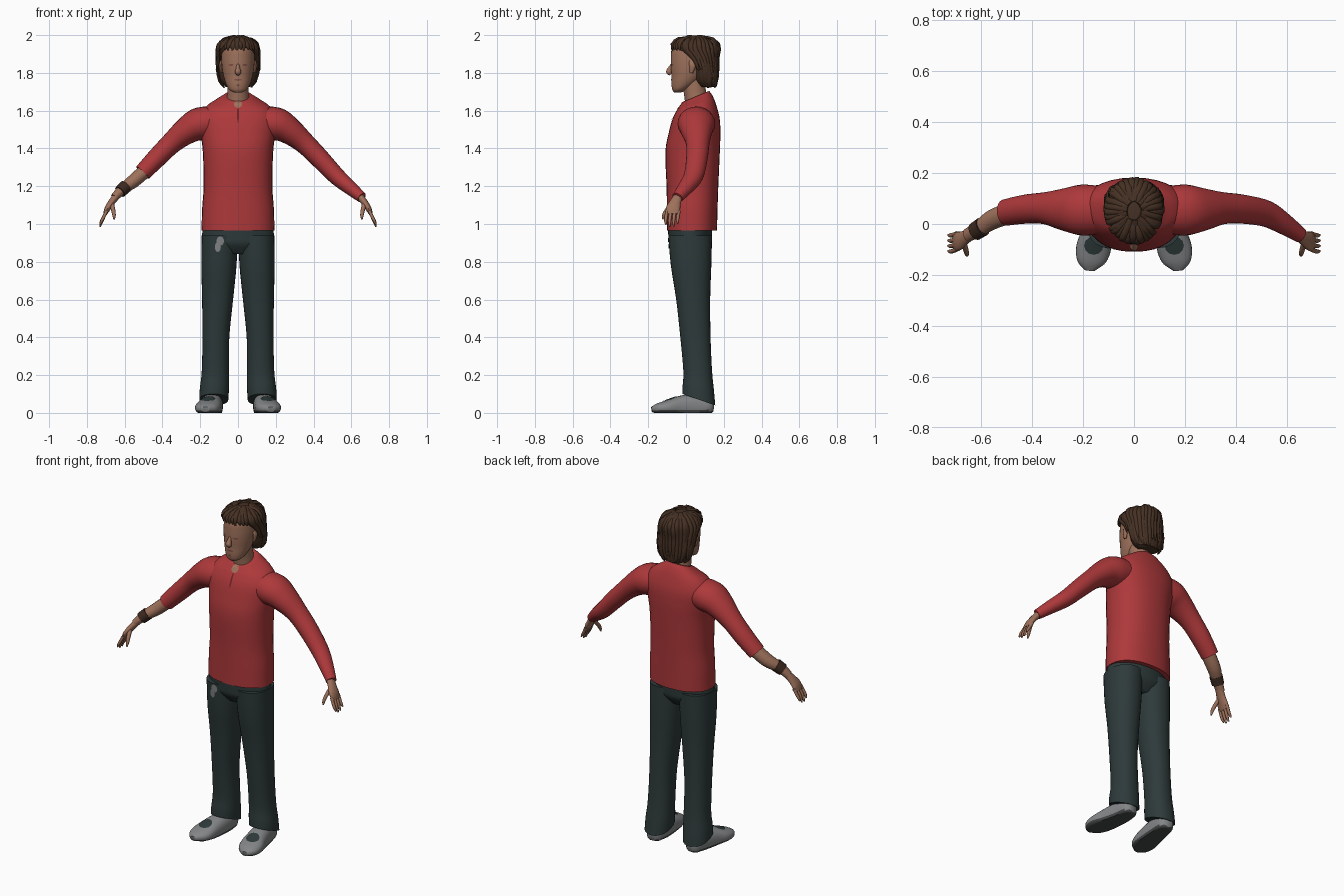
import bpy, bmesh, math, random
from mathutils import Vector
from mathutils.bvhtree import BVHTree

random.seed(4)
if "Cube" in bpy.data.objects:
    bpy.data.objects.remove(bpy.data.objects["Cube"])


def material(name, r, g, b):
    m = bpy.data.materials.new(name)
    m.use_nodes = True
    m.diffuse_color = (r, g, b, 1)
    m.node_tree.nodes["Principled BSDF"].inputs["Base Color"].default_value = (r, g, b, 1)
    return m


RED = material("shirt red", .42, .04, .043)
DARK_RED = material("seam red", .16, .015, .018)
PANTS = material("dark slate cloth", .027, .042, .042)
SKIN = material("skin", .34, .165, .105)
LIP = material("lip brown", .2, .08, .055)
HAIR = material("hair brown", .06, .03, .017)
GREY = material("shoe grey", .23, .235, .24)
SOLE = material("sole dark grey", .06, .065, .065)
LEATHER = material("strap brown", .045, .022, .014)
X, Y = Vector((1, 0, 0)), Vector((0, 1, 0))


def smooth_rows(rows, steps=4):
    """Catmull-Rom interpolation between section rows."""
    rows = [Vector(r) for r in rows]
    out = []
    for i in range(len(rows) - 1):
        b, c = rows[i], rows[i + 1]
        a, d = rows[max(i - 1, 0)], rows[min(i + 2, len(rows) - 1)]
        for k in range(steps):
            t = k / steps
            out.append(b + ((c - a) * t + (a * 2 - b * 5 + c * 4 - d) * t * t
                            + (b * 3 - a - c * 3 + d) * t ** 3) * 0.5)
    return out + [rows[-1]]


def finish(name, bm, *mats):
    me = bpy.data.meshes.new(name)
    bm.to_mesh(me)
    bm.free()
    ob = bpy.data.objects.new(name, me)
    bpy.context.collection.objects.link(ob)
    for m in mats:
        me.materials.append(m)
    bpy.ops.object.select_all(action='DESELECT')
    ob.select_set(True)
    bpy.context.view_layer.objects.active = ob
    bpy.ops.object.shade_smooth_by_angle(angle=math.radians(50))
    return ob


def skin_sections(name, sections, mats, n, power=1.0, floor=False):
    """Bridge elliptical sections given as (centre, u axis, v axis)."""
    bm = bmesh.new()
    shape = lambda s: math.copysign(abs(s) ** power, s)
    loops = []
    for c, u, v in sections:
        loop = []
        for k in range(n):
            a = math.tau * k / n
            p = c + u * shape(math.cos(a)) + v * shape(math.sin(a))
            if floor:
                p.z = max(p.z, 0)
            loop.append(bm.verts.new(p))
        loops.append(loop)
    for lo, hi in zip(loops, loops[1:]):
        for k in range(n):
            bm.faces.new((lo[k], lo[(k + 1) % n], hi[(k + 1) % n], hi[k]))
    bm.faces.new(loops[0])
    bm.faces.new(loops[-1])
    bmesh.ops.recalc_face_normals(bm, faces=bm.faces)
    if len(mats) > 1:
        for f in bm.faces:
            f.material_index = int(f.calc_center_median().z < .012)
    return finish(name, bm, *mats)


def stack(name, rows, mat, side=1, n=32, power=1.0):
    """Upright body: rows of x, y, z, half width, half depth, tilt."""
    secs = [(Vector((r[0] * side, r[1], r[2])), X * r[3], Vector((0, r[4], r[4] * r[5])))
            for r in smooth_rows(rows)]
    return skin_sections(name, secs, [mat], n, power)


def tube(name, rows, mats, side=1, ref=Y, n=16, steps=4, **kw):
    """Limb along a path: rows of x, y, z, radius along ref, other radius."""
    rows = smooth_rows(rows, steps)
    pts = [Vector((r[0] * side, r[1], r[2])) for r in rows]
    secs = []
    for i, p in enumerate(pts):
        t = (pts[min(i + 1, len(pts) - 1)] - pts[max(i - 1, 0)]).normalized()
        v = t.cross(ref).normalized()
        secs.append((p, v.cross(t) * rows[i][3], v * rows[i][4]))
    return skin_sections(name, secs, mats, n, **kw)


def patch(name, target, centre, u, v, mat):
    """Thin oval laid on the surface of the target."""
    tree = BVHTree.FromPolygons([w.co for w in target.data.vertices],
                                [p.vertices[:] for p in target.data.polygons])
    c, u, v = Vector(centre), Vector(u), Vector(v)
    normal = u.cross(v).normalized()
    bm = bmesh.new()

    def drop(p):
        hit = tree.ray_cast(p + normal, -normal)[0]
        return bm.verts.new((hit if hit else p) + normal * .003)
    mid = drop(c)
    loops = [[drop(c + (u * math.cos(k * math.tau / 12) + v * math.sin(k * math.tau / 12)) * s)
              for k in range(12)] for s in (.5, 1)]
    for k in range(12):
        j = (k + 1) % 12
        bm.faces.new((mid, loops[0][k], loops[0][j]))
        bm.faces.new((loops[0][k], loops[1][k], loops[1][j], loops[0][j]))
    return finish(name, bm, mat)


# Shirt body with a tilted neckline
shirt = stack("shirt_body", [
    (0, .032, .965, .193, .132, 0), (0, .033, 1.08, .19, .134, 0), (0, .034, 1.2, .182, .137, 0),
    (0, .035, 1.38, .186, .144, 0), (0, .045, 1.48, .198, .137, 0), (0, .054, 1.56, .205, .124, 0),
    (0, .058, 1.62, .172, .102, .1), (0, .055, 1.655, .115, .085, .3),
    (0, .052, 1.675, .076, .07, .42)], RED, power=.88)
patch("placket", shirt, (0, -.1, 1.58), (.005, 0, 0), (0, 0, .045), DARK_RED)
patch("neck_opening", shirt, (0, -.05, 1.635), (.022, 0, 0), (0, 0, .02), SKIN)

# Sleeves: full length on the left, pushed up on the right
sleeve = [(.1, .055, 1.54, .09, .08), (.2, .055, 1.53, .1, .088), (.27, .057, 1.495, .085, .073),
          (.35, .062, 1.43, .063, .057), (.43, .058, 1.35, .057, .052)]
tube("left_sleeve", sleeve + [(.52, .04, 1.255, .052, .046), (.59, 0, 1.195, .042, .038),
                              (.655, -.045, 1.14, .03, .028)], [RED], n=24)
tube("right_sleeve", sleeve + [(.505, .045, 1.272, .052, .046)], [RED], side=-1, n=24)
tube("right_forearm", [(.46, .052, 1.31, .042, .038), (.55, .02, 1.23, .04, .036),
                       (.61, -.02, 1.185, .031, .028), (.655, -.045, 1.14, .027, .021)], [SKIN], side=-1)
tube("wristband", [(.594, -.01, 1.199, .038, .035), (.625, -.03, 1.17, .036, .033)], [LEATHER], side=-1)

# Hands
for side, label in ((1, "left"), (-1, "right")):
    tube(label + "_palm", [(.64, -.038, 1.152, .024, .02), (.667, -.055, 1.118, .029, .018),
                           (.69, -.068, 1.083, .038, .016), (.704, -.07, 1.052, .035, .01)],
         [SKIN], side)
    for i in range(4):
        y = -.1 + .021 * i
        drop = (.012, 0, .002, .018)[i]
        tube(f"{label}_finger_{i + 1}",
             [(.695, y, 1.07, .009, .009), (.712, y - .006, 1.035, .009, .009),
              (.722, y - .008, 1.01 + drop / 2, .008, .008), (.73, y - .006, .985 + drop, .004, .004)],
             [SKIN], side, n=8, steps=2)
    tube(label + "_thumb", [(.668, -.075, 1.105, .012, .012), (.66, -.104, 1.07, .011, .011),
                            (.656, -.118, 1.045, .009, .009), (.656, -.124, 1.025, .004, .004)],
         [SKIN], side, n=8, steps=2)

# Trousers
stack("trouser_seat", [(0, .022, .84, .12, .07, 0), (0, .022, .89, .185, .108, 0),
                       (0, .022, .93, .19, .115, 0), (0, .022, 1.0, .186, .118, 0)], PANTS)
for side, label in ((1, "left"), (-1, "right")):
    leg = stack(label + "_trouser_leg", [
        (.128, .068, .07, .077, .087, -.35), (.125, .065, .13, .077, .083, -.15),
        (.12, .062, .22, .072, .076, 0), (.117, .05, .4, .071, .08, 0),
        (.108, .038, .6, .082, .09, 0), (.101, .027, .78, .093, .107, 0),
        (.097, .022, .94, .095, .116, 0)], PANTS, side, power=.92)

    # Shoes with flat soles and a dark tongue
    shoe = tube(label + "_shoe", [
        (.125, .145, .03, .022, .025), (.128, .12, .032, .046, .045), (.135, .04, .035, .055, .065),
        (.147, -.04, .032, .062, .056), (.16, -.1, .027, .068, .04), (.17, -.15, .022, .054, .028),
        (.173, -.182, .018, .02, .014)], [GREY, SOLE], side, ref=X, n=24, power=.85, floor=True)
    patch(label + "_shoe_tongue", shoe, (.158 * side, -.085, 0), (.038, 0, 0), (0, .036, 0), PANTS)
patch("worn_patch_top", leg, (-.094, -.1, .91), (.02, 0, 0), (0, 0, .025), GREY)
patch("worn_patch_bottom", leg, (-.107, -.1, .878), (.016, 0, 0), (0, 0, .026), GREY)

# Neck, head and face
stack("neck", [(0, .06, 1.62, .068, .062, .3), (0, .05, 1.68, .057, .058, .2),
               (0, .035, 1.78, .055, .06, 0)], SKIN)
head = stack("head", [
    (0, -.045, 1.695, .018, .016, 0), (0, -.034, 1.71, .045, .038, 0), (0, -.012, 1.74, .063, .065, 0),
    (0, .008, 1.78, .076, .085, 0), (0, .02, 1.83, .085, .1, 0), (0, .028, 1.88, .088, .108, 0),
    (0, .033, 1.93, .083, .107, 0), (0, .04, 1.965, .06, .08, 0), (0, .04, 1.98, .02, .03, 0)], SKIN)
tube("nose", [(0, -.068, 1.85, .008, .008), (0, -.082, 1.825, .011, .013),
              (0, -.09, 1.805, .017, .016), (0, -.08, 1.792, .011, .008)], [SKIN], ref=X, n=10)
patch("mouth", head, (0, -.1, 1.763), (.022, 0, 0), (0, 0, .005), LIP)
patch("chin_beard", head, (0, -.1, 1.735), (.009, 0, 0), (0, 0, .007), LIP)
for s, label in ((1, "left"), (-1, "right")):
    patch(label + "_eye", head, (.036 * s, -.1, 1.842), (.014, 0, 0), (0, 0, .005), LIP)
    tube(label + "_ear", [(.084, .03, 1.865, .014, .008), (.092, .035, 1.84, .018, .009),
                          (.086, .028, 1.8, .009, .006)], [SKIN], s, n=10)

# Hair cap with loose locks running from the crown
cap = [(0, .115, 1.725, .065, .042, 0), (0, .105, 1.76, .092, .058, 0), (0, .098, 1.82, .104, .068, 0),
       (0, .08, 1.88, .105, .084, 0), (0, .056, 1.92, .105, .115, 0), (0, .05, 1.95, .098, .118, 0),
       (0, .052, 1.977, .07, .09, 0), (0, .052, 1.99, .025, .035, 0)]
stack("hair_cap", cap, HAIR)
LOCKS = 34
for i in range(LOCKS):
    a = math.tau * (i + random.uniform(-.3, .3)) / LOCKS
    front = -math.sin(a)
    last = 4 if front > .5 else 2 if front > .1 else random.choice((0, 0, 1))
    path = []
    chain = cap[last:][::-1]
    for k, (x, y, z, rx, ry, _) in enumerate(chain):
        grow = 1.03 + .07 * (k == len(chain) - 1) + random.uniform(0, .04)
        width = .004 if k == len(chain) - 1 else .013
        path.append((rx * grow * math.cos(a), y + ry * grow * math.sin(a),
                     z + random.uniform(-.008, .005), width, width * .6))
    tube(f"hair_lock_{i + 1}", path, [HAIR], ref=Vector((-math.sin(a), math.cos(a), 0)), n=6, steps=2)
